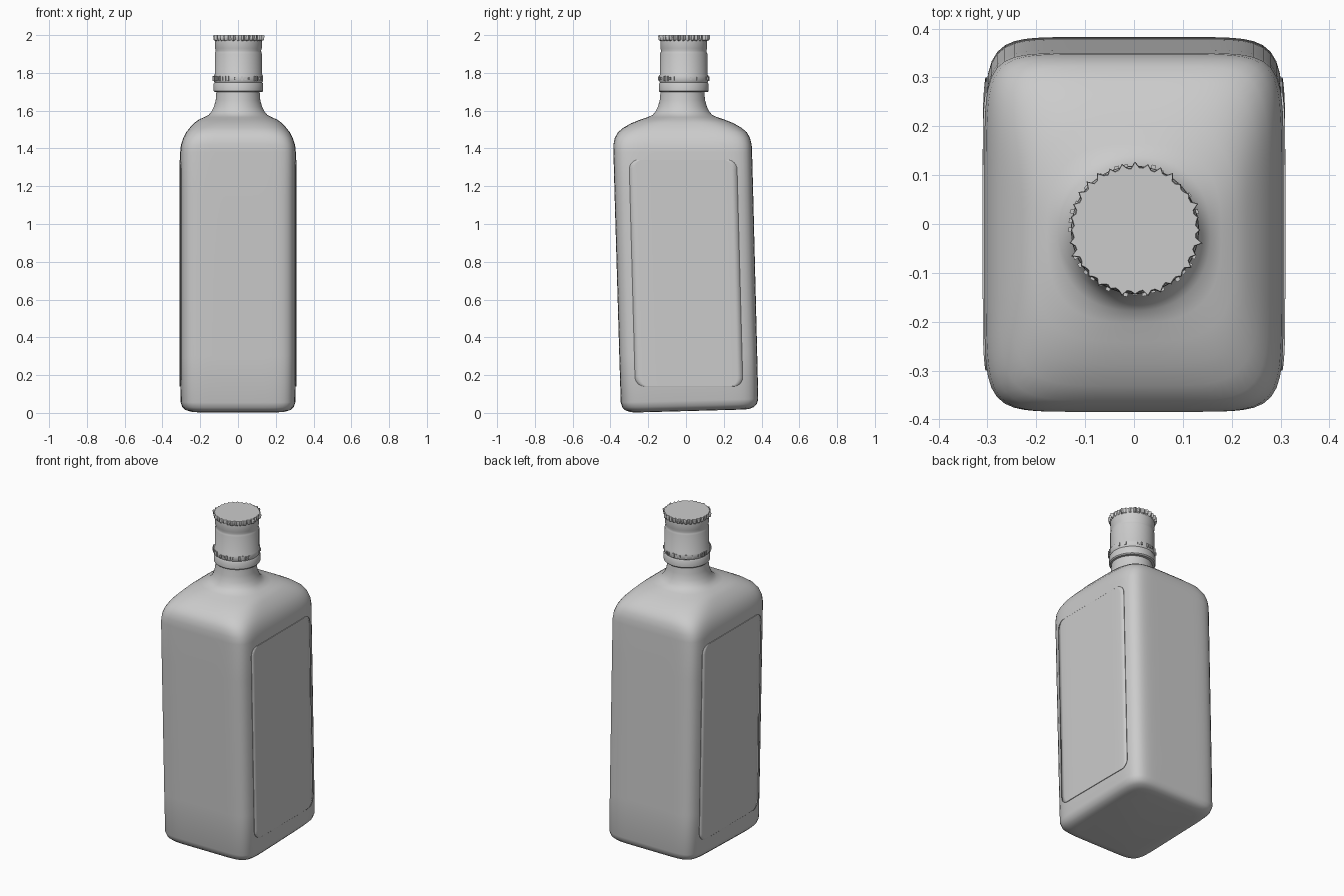
import bpy, bmesh, math, random

if "Cube" in bpy.data.objects:
    bpy.data.objects.remove(bpy.data.objects["Cube"])

random.seed(4)
grey = bpy.data.materials.new("plain grey")
grey.diffuse_color = (0.6, 0.6, 0.6, 1)
grey.use_nodes = True
grey.node_tree.nodes["Principled BSDF"].inputs["Base Color"].default_value = grey.diffuse_color
NECK = (0.002, -0.012)      # axis of the neck and cap
SLOPE = 0.027               # slight backward lean of the body


def lean(z):
    return 0.02 - SLOPE * min(z, 1.45)


def add_object(name, bm, angle):
    bmesh.ops.recalc_face_normals(bm, faces=bm.faces)
    mesh = bpy.data.meshes.new(name)
    bm.to_mesh(mesh)
    bm.free()
    mesh.materials.append(grey)
    obj = bpy.data.objects.new(name, mesh)
    bpy.context.collection.objects.link(obj)
    bpy.ops.object.select_all(action='DESELECT')
    obj.select_set(True)
    bpy.context.view_layer.objects.active = obj
    bpy.ops.object.shade_smooth_by_angle(angle=math.radians(angle))
    return obj


def loft(name, rings, angle=40):
    """Skin a stack of equal point rings and cap both ends."""
    bm = bmesh.new()
    loops = [[bm.verts.new(p) for p in ring] for ring in rings]
    n = len(loops[0])
    for a, b in zip(loops, loops[1:]):
        for i in range(n):
            j = (i + 1) % n
            bm.faces.new((a[i], a[j], b[j], b[i]))
    bm.faces.new(loops[0])
    bm.faces.new(loops[-1])
    return add_object(name, bm, angle)


def body_ring(z, hx, hy, power, n=128):
    """Squared-off oval; the base plane follows the lean."""
    ring = []
    for i in range(n):
        a = 2 * math.pi * i / n
        c, s = math.cos(a), math.sin(a)
        r = (abs(c) ** power + abs(s) ** power) ** (-1 / power)
        y = hy * r * s
        fade = max(0, 1 - z / 1.2)
        ring.append((hx * r * c, y + lean(z), z + (0.01 + SLOPE * y) * fade))
    return ring


# Bottle body: base, straight walls, shoulder and neck root
profile = [
    (0.0, 0.23, 0.29, 7), (0.003, 0.255, 0.315, 7.5), (0.012, 0.28, 0.34, 8),
    (0.028, 0.296, 0.356, 8), (0.055, 0.305, 0.364, 8), (0.3, 0.306, 0.365, 8),
    (0.75, 0.306, 0.366, 8), (1.15, 0.306, 0.367, 8), (1.38, 0.306, 0.367, 8),
    (1.42, 0.302, 0.366, 7.5), (1.455, 0.29, 0.358, 7), (1.485, 0.275, 0.342, 6),
    (1.51, 0.255, 0.312, 5), (1.535, 0.232, 0.268, 4.2), (1.553, 0.207, 0.222, 3.5),
    (1.566, 0.178, 0.183, 2.8), (1.577, 0.156, 0.158, 2.3), (1.595, 0.141, 0.143, 2),
    (1.62, 0.128, 0.13, 2), (1.655, 0.118, 0.12, 2), (1.71, 0.114, 0.115, 2)]
body = loft("bottle_body", [body_ring(*p) for p in profile])


# Thin label plates on the two side walls
def side_label(name, side):
    bm = bmesh.new()
    rows, z0, z1, half, rad = [], 0.14, 1.34, 0.285, 0.05
    corner = [rad * (1 - math.cos(k * math.pi / 12)) for k in range(7)]
    for z in [z0 + c for c in corner] + [z1 - c for c in reversed(corner)]:
        d = max(0, rad - min(z - z0, z1 - z))
        w = half - rad + math.sqrt(max(0, rad * rad - d * d))
        row = []
        for k in range(21):
            y = w * (k / 10 - 1)
            x = 0.306 * (1 - abs(y / 0.366) ** 8) ** 0.125 + 0.0015
            row.append(bm.verts.new((side * x, y + lean(z), z)))
        rows.append(row)
    for a, b in zip(rows, rows[1:]):
        for k in range(20):
            bm.faces.new((a[k], a[k + 1], b[k + 1], b[k]))
    obj = add_object(name, bm, 30)
    mod = obj.modifiers.new("thickness", 'SOLIDIFY')
    mod.thickness = 0.004
    mod.offset = 0


side_label("label_right", 1)
side_label("label_left", -1)


def circle(z, radius, n=96):
    """Round ring; radius may be a number or one value per point."""
    rs = radius if isinstance(radius, list) else [radius] * n
    return [(NECK[0] + r * math.cos(2 * math.pi * i / n),
             NECK[1] + r * math.sin(2 * math.pi * i / n), z)
            for i, r in enumerate(rs)]


# Cap sleeve with its lower band and upper groove
sleeve = [(1.698, 0.11), (1.698, 0.125), (1.704, 0.131), (1.742, 0.131),
          (1.75, 0.126), (1.757, 0.130), (1.785, 0.130), (1.793, 0.125),
          (1.9, 0.125), (1.908, 0.122), (1.918, 0.120), (1.93, 0.124),
          (1.965, 0.124), (1.985, 0.123)]
loft("cap_sleeve", [circle(z, r) for z, r in sleeve], 35)

# Ragged crown around the flat cap top
teeth = [0.129 + (random.uniform(0.002, 0.012) if i % 3 == 0 else
                  random.uniform(-0.003, 0.001)) for i in range(96)]
lower = [r - 0.003 for r in teeth]
loft("cap_crown", [circle(1.968, 0.121), circle(1.974, lower),
                   circle(1.994, teeth), circle(2.0, [r - 0.002 for r in teeth])], 30)

# Broken tear ring of small nubs above the lower band
bm = bmesh.new()
for i in range(44):
    if random.random() < 0.25:
        continue
    a = 2 * math.pi * i / 44
    made = bmesh.ops.create_cube(bm, size=1)["verts"]
    h, out = random.uniform(0.012, 0.028), random.uniform(0.130, 0.134)
    for v in made:
        x, y = out + v.co.x * 0.008, v.co.y * 0.009
        v.co = (NECK[0] + x * math.cos(a) - y * math.sin(a),
                NECK[1] + x * math.sin(a) + y * math.cos(a), 1.77 + v.co.z * h)
add_object("tear_ring", bm, 30)
